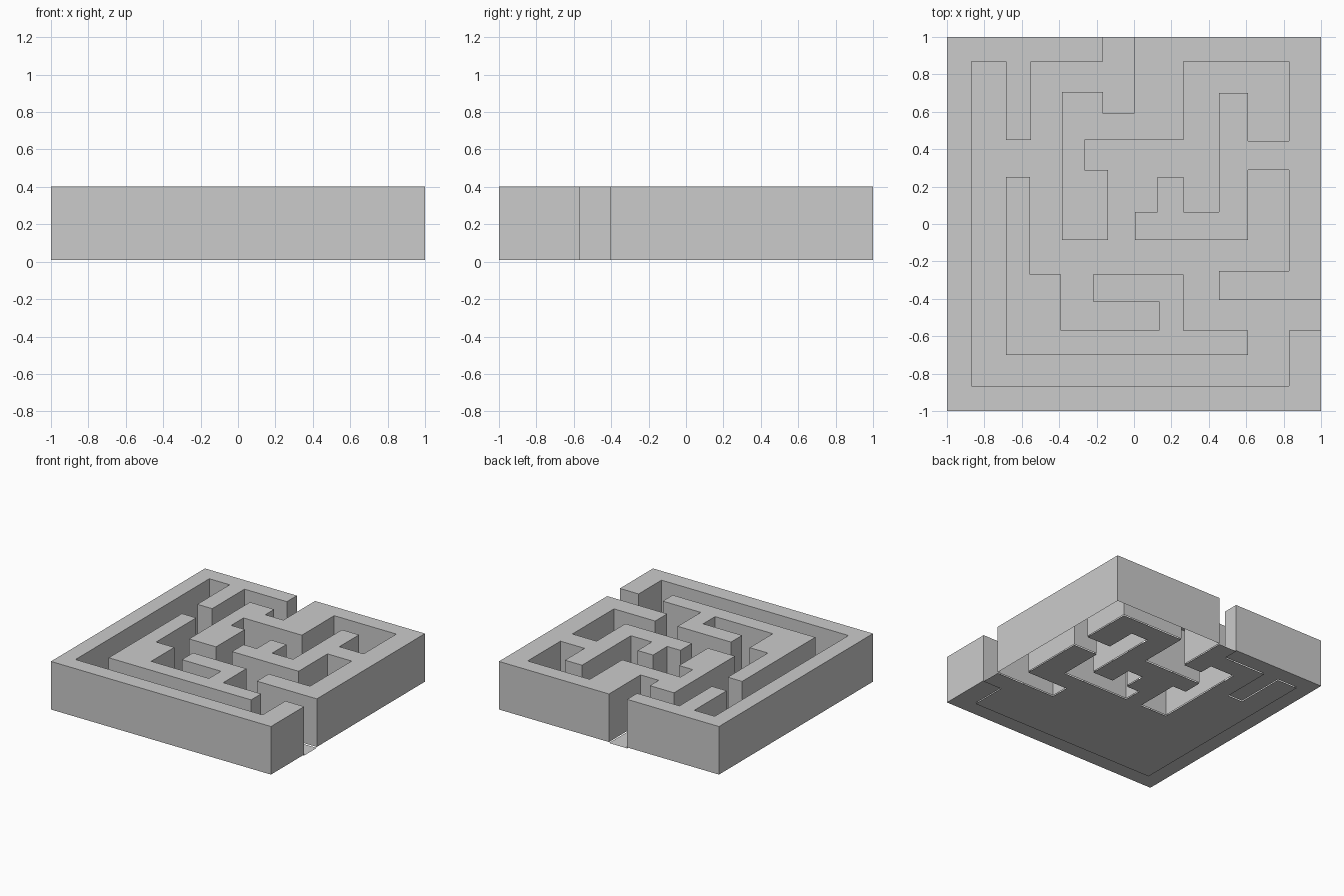
import bpy, bmesh

if "Cube" in bpy.data.objects:
    bpy.data.objects.remove(bpy.data.objects["Cube"])

TOP, BASE = 0.403, 0.008   # wall top and underside; corridor floor lies at z = 0


def walk(x, y, steps, vertical=True):
    """Right-angled path: each step is the next y or x value, alternating."""
    pts = [(x, y)]
    for s in steps:
        if vertical:
            y = s
        else:
            x = s
        vertical = not vertical
        pts.append((x, y))
    return pts


def add_object(name, bm):
    mesh = bpy.data.meshes.new(name)
    bm.to_mesh(mesh)
    bm.free()
    bpy.context.collection.objects.link(bpy.data.objects.new(name, mesh))


def wall(name, outline, underside=True):
    """Extruded outline with a top cap and an optional underside."""
    bm = bmesh.new()
    low = [bm.verts.new((x, y, BASE)) for x, y in outline]
    high = [bm.verts.new((x, y, TOP)) for x, y in outline]
    n = len(outline)
    for i in range(n):
        j = (i + 1) % n
        bm.faces.new((low[i], low[j], high[j], high[i]))
    top = bm.faces.new(high)
    if underside:
        bm.faces.new(low[::-1])
    bm.normal_update()
    if top.normal.z < 0:
        bmesh.ops.reverse_faces(bm, faces=bm.faces[:])
    add_object(name, bm)


# Edges of the corridor, from the back entrance to the right-hand exit
outer_edge = walk(-0.165, 1, [0.87, -0.55, 0.45, -0.685, 0.87, -0.87,
                              -0.867, 0.83, -0.57, 1])
inner_edge = walk(0, 1, [0.59, -0.165, 0.705, -0.385, -0.085, -0.14, 0.29,
                         -0.265, 0.45, 0.265, 0.87, 0.83, 0.445, 0.61, 0.70,
                         0.455, 0.065, 0.265, 0.25, 0.125, 0.065, 0.005,
                         -0.085, 0.61, 0.29, 0.83, -0.25, 0.455, -0.405, 1])
island = walk(-0.685, 0.25, [-0.555, -0.27, -0.39, -0.57, 0.135, -0.415,
                             -0.22, -0.27, 0.265, -0.57, 0.61, -0.70, -0.685],
              vertical=False)

# Walls
wall("outer_wall", outer_edge + [(1, -1), (-1, -1), (-1, 1)])
wall("inner_wall", inner_edge + [(1, 1)], underside=False)  # hollow below
wall("island_wall", island)

# Thin corridor floor, running under the island
bm = bmesh.new()
floor = bm.faces.new([bm.verts.new((x, y, 0))
                      for x, y in outer_edge + inner_edge[::-1]])
bm.normal_update()
if floor.normal.z < 0:
    floor.normal_flip()
add_object("corridor_floor", bm)
